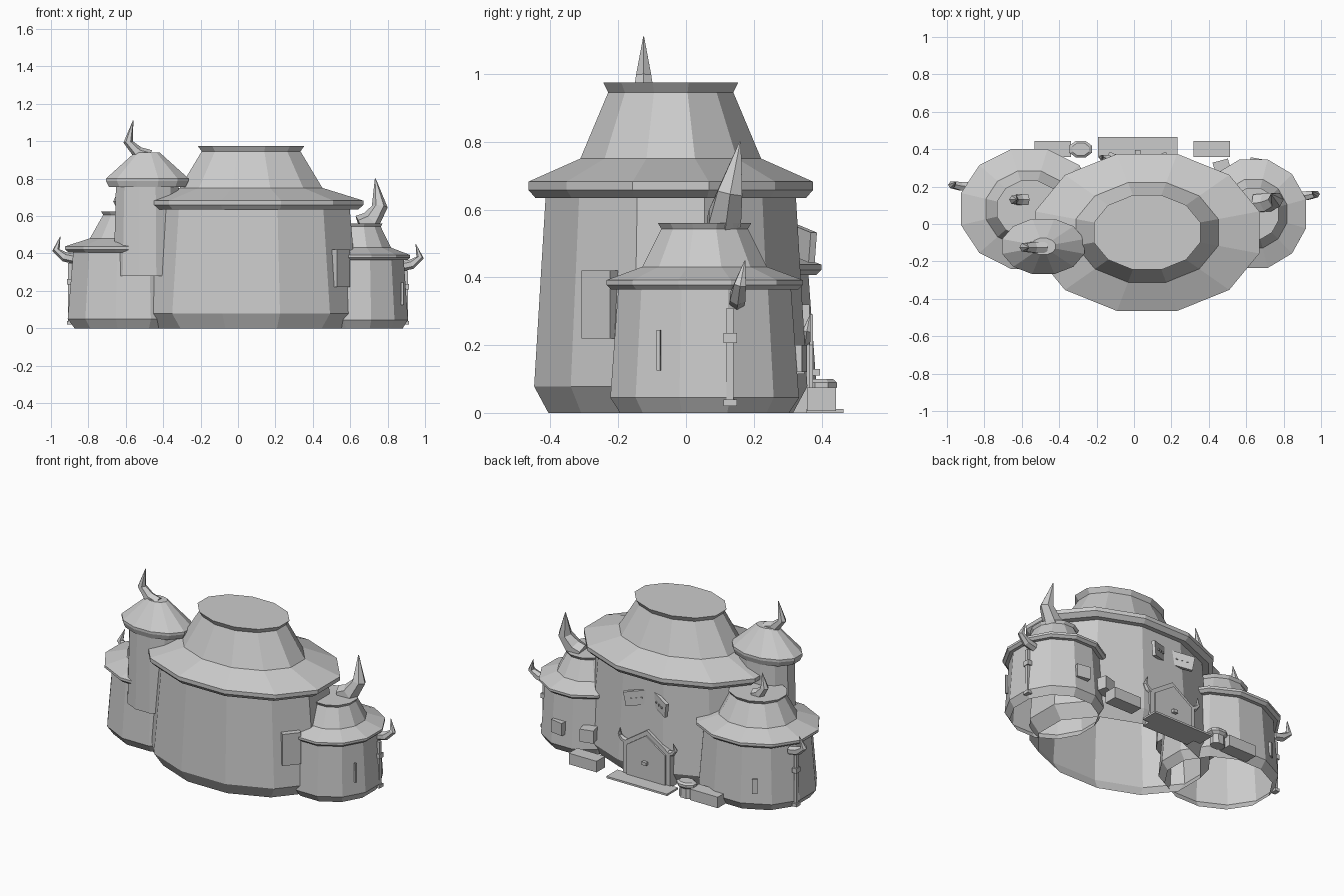
import bpy
import bmesh
import math
from mathutils import Matrix, Vector

default_cube = bpy.data.objects.get("Cube")
if default_cube:
    bpy.data.objects.remove(default_cube)

grey = bpy.data.materials.new("stone grey")
grey.use_nodes = True
stone_colour = (.6, .6, .6, 1)
grey.diffuse_color = stone_colour
grey.node_tree.nodes["Principled BSDF"].inputs["Base Color"].default_value = stone_colour


def finish(name, bm):
    """Turn the bmesh into a flat shaded stone object."""
    bmesh.ops.recalc_face_normals(bm, faces=bm.faces)
    mesh = bpy.data.meshes.new(name)
    bm.to_mesh(mesh)
    bm.free()
    mesh.materials.append(grey)
    part = bpy.data.objects.new(name, mesh)
    bpy.context.collection.objects.link(part)


def skin(name, rings, open_base=False):
    """Bridge equal point rings and cap the ends."""
    bm = bmesh.new()
    loops = [[bm.verts.new(point) for point in ring] for ring in rings]
    for lower, upper in zip(loops, loops[1:]):
        for i in range(len(lower)):
            bm.faces.new((lower[i - 1], lower[i], upper[i], upper[i - 1]))
    if not open_base:
        bm.faces.new(loops[0])
    bm.faces.new(loops[-1])
    finish(name, bm)


def drum(name, centre, half_width, half_depth, height, profile, sides=12, open_base=False):
    """Oval tower whose profile rows are fractions of its width and height."""
    half_step = math.pi / sides
    corners = []
    for i in range(sides):
        angle = half_step * (i + i + 1)
        corners.append((half_width * math.cos(angle) / math.cos(half_step),
                        half_depth * math.sin(angle) / math.cos(half_step)))
    x, y, z = centre
    skin(name, [[(x + u * spread, y + v * spread, z + height * level) for u, v in corners]
                for spread, level in profile], open_base)


def horn(name, base, reach, rise, drift=.2, stout=1, sides=6):
    """Tapering horn that bows outwards by reach and hooks back to a tip."""
    path = [Vector(base) + Vector((reach * out, rise * up * drift, rise * up))
            for out, up in ((0, 0), (.5, .1), (.9, .4), (.7, 1))]
    rings = []
    for i, point in enumerate(path):
        along = (path[min(i + 1, len(path) - 1)] - path[max(i - 1, 0)]).normalized()
        across = Vector((0, 1, 0)).cross(along).normalized()
        other = along.cross(across)
        radius = stout * rise * (.22, .22, .17, .01)[i]
        ring = []
        for k in range(sides):
            angle = math.tau * k / sides
            ring.append(point + radius * (math.cos(angle) * across + math.sin(angle) * other))
        rings.append(ring)
    skin(name, rings)


def box(name, centre, size, turn=0, roll=0):
    """Block turned about the vertical, then rolled within its own face."""
    bm = bmesh.new()
    placement = (Matrix.Translation(centre)
                 @ Matrix.Rotation(math.radians(turn), 4, "Z")
                 @ Matrix.Rotation(math.radians(roll), 4, "Y")
                 @ Matrix.Diagonal((*size, 1)))
    bmesh.ops.create_cube(bm, size=1, matrix=placement)
    finish(name, bm)


def gable(name, middle, half, eave, peak, inner, outer):
    """Pointed door shape extruded from the inner to the outer depth."""
    outline = [(-half, 0), (half, 0), (half, eave), (0, peak), (-half, eave)]
    skin(name, [[(middle + x, depth, z) for x, z in outline] for depth in (inner, outer)])


# Three hollow houses share one profile: skirt, leaning wall, eave, steep roof, flared rim
house_profile = [(.86, 0), (.96, .08), (.88, .65), (.95, .65), (1, .675),
                 (1, .7), (.635, .77), (.44, .97), (.475, 1)]
drum("main_hall", (.07, -.045, 0), .6, .42, .975, house_profile, open_base=True)
drum("right_house", (-.56, .08, 0), .365, .32, .625, house_profile, open_base=True)
drum("left_house", (.64, .055, 0), .28, .29, .56, house_profile, open_base=True)

# Corner turret: a nearly straight shaft under a conical roof
drum("turret_shaft", (-.485, -.12, .28), .18, .145, .49, [(1, 0), (.93, 1)])
turret_roof_profile = [(.78, 0), (.93, 0), (1, .17), (1, .25), (.3, 1)]
drum("turret_roof", (-.485, -.12, .755), .22, .148, .185, turret_roof_profile)

# Roof horns
horn("turret_horn", (-.47, -.125, .92), -.13, .19, drift=0, stout=.8)
horn("left_roof_horn", (.65, .11, .55), .12, .25)
horn("right_roof_horn", (-.57, .13, .62), -.08, .15, drift=0)

# Wall horns, each above a post with a bracket and a foot
for side, sign, depth, top in (("left", 1, .15, .33), ("right", -1, .2, .37)):
    horn(side + "_wall_horn", (sign * .87, depth, top), sign * .115, .12)
    post = sign * .9
    box(side + "_post", (post, depth - .02, top / 2), (.02, .02, top - .04))
    box(side + "_post_bracket", (post, depth - .02, top * .67), (.03, .04, .03))
    box(side + "_post_foot", (post, depth - .02, .03), (.03, .04, .02))

# Entrance at the back: step, gabled frame, door leaf and knob
door = .02
box("door_step", (door, .41, .006), (.425, .11, .012))
gable("door_frame", door, .165, .21, .32, .3, .365)
gable("door_leaf", door, .135, .2, .29, .31, .375)
box("door_knob", (door, .38, .12), (.03, .03, .02))

# Pairs beside the door: horns, notice boards folded like a book with studs, benches
fold = 25
for side, sign in (("left", 1), ("right", -1)):
    horn(side + "_door_horn", (door + sign * .15, .35, .21), sign * .05, .08)
    board = Vector((door + sign * .085, .345, .5))
    along = Matrix.Rotation(math.radians(sign * fold), 3, "Z")
    box(side + "_notice_board", board, (.14, .02, .09), turn=sign * fold, roll=sign * 10)
    for k in (-1, 0, 1):
        box(side + "_board_stud", board + along @ Vector((k * .03, .012, -sign * k * .005)),
            (.01, .01, .01), turn=sign * fold)
    box(side + "_bench", (sign * .425 - .01, .4, .04), (.195, .085, .07))

# Stump beside the step
stump_profile = [(.75, 0), (.7, .6), (1, .75), (1, .9), (.75, 1)]
drum("stump", (-.285, .4, 0), .06, .045, .1, stump_profile, sides=8)

# Window boxes, side hatch and wall slits
box("outer_window_box", (.66, .315, .16), (.085, .07, .08), turn=-10)
box("inner_window_box", (.47, .305, .155), (.085, .07, .08), turn=15)
box("side_hatch", (.545, -.25, .32), (.11, .05, .2), turn=50)
box("left_slit", (.88, -.08, .185), (.015, .01, .12), turn=-15)
box("right_slit", (-.725, .345, .16), (.03, .02, .09), turn=30)
